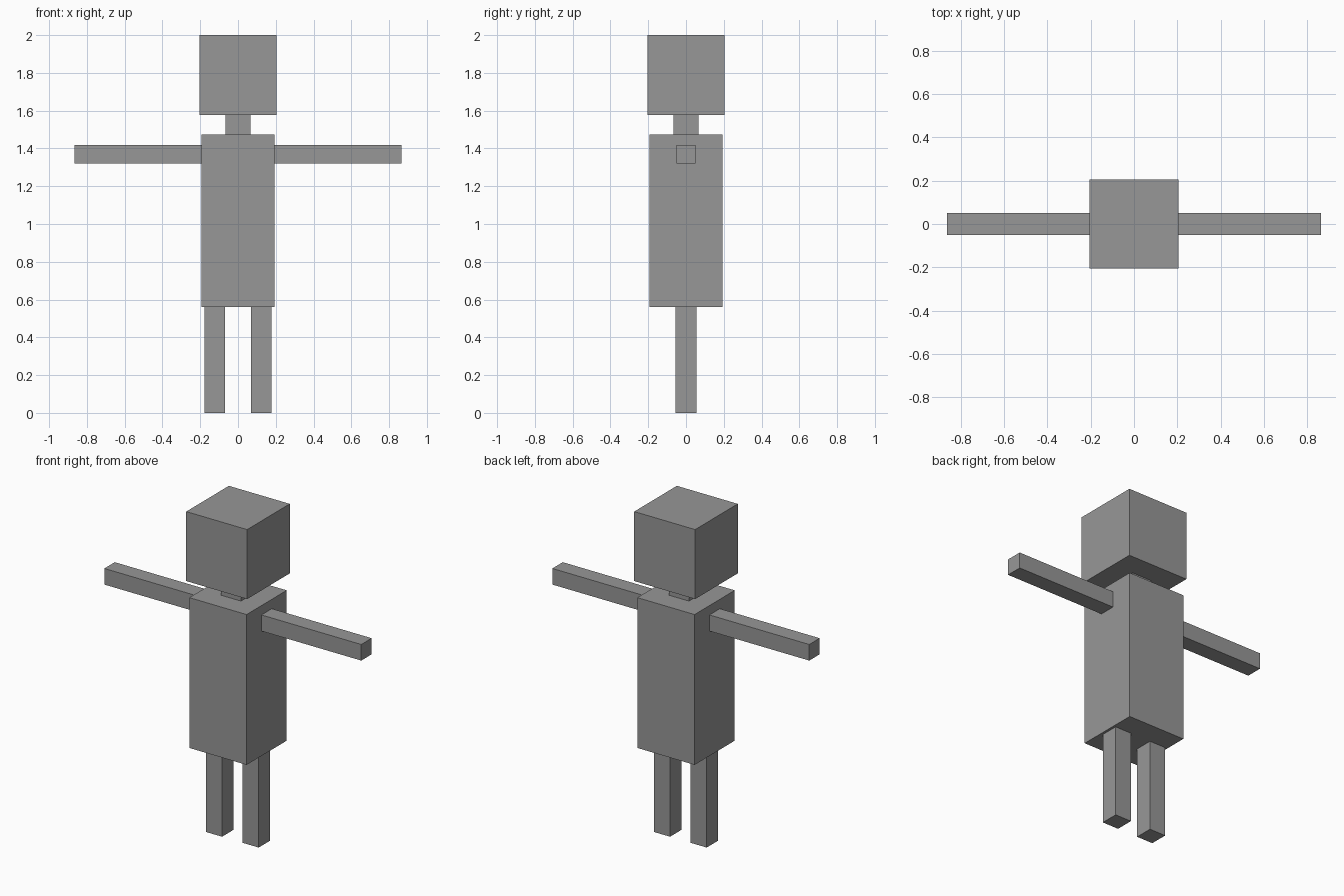
import bpy

if "Cube" in bpy.data.objects:
    bpy.data.objects.remove(bpy.data.objects["Cube"])

# Single flat grey for the whole figure
grey = bpy.data.materials.new("mid_grey")
grey.diffuse_color = (0.31, 0.31, 0.31, 1.0)
grey.use_nodes = True
grey.node_tree.nodes["Principled BSDF"].inputs["Base Color"].default_value = grey.diffuse_color


def box(name, x, y, z):
    """Axis-aligned box spanning the given (min, max) ranges."""
    bpy.ops.mesh.primitive_cube_add(size=1, location=[(a + b) / 2 for a, b in (x, y, z)])
    obj = bpy.context.object
    obj.name = name
    obj.scale = [b - a for a, b in (x, y, z)]
    bpy.ops.object.transform_apply(location=False, rotation=False, scale=True)
    obj.data.materials.append(grey)
    return obj


# Central column: torso, neck and head
box("torso", (-0.193, 0.193), (-0.193, 0.193), (0.56, 1.475))
box("neck", (-0.067, 0.067), (-0.067, 0.067), (1.475, 1.577))
box("head", (-0.205, 0.205), (-0.205, 0.205), (1.577, 2.0))

# Limbs, mirrored left and right
for side, s in (("left", 1), ("right", -1)):
    box(side + "_arm", sorted((s * 0.193, s * 0.865)), (-0.05, 0.05), (1.32, 1.418))
    box(side + "_leg", sorted((s * 0.069, s * 0.178)), (-0.055, 0.055), (0.0, 0.56))
